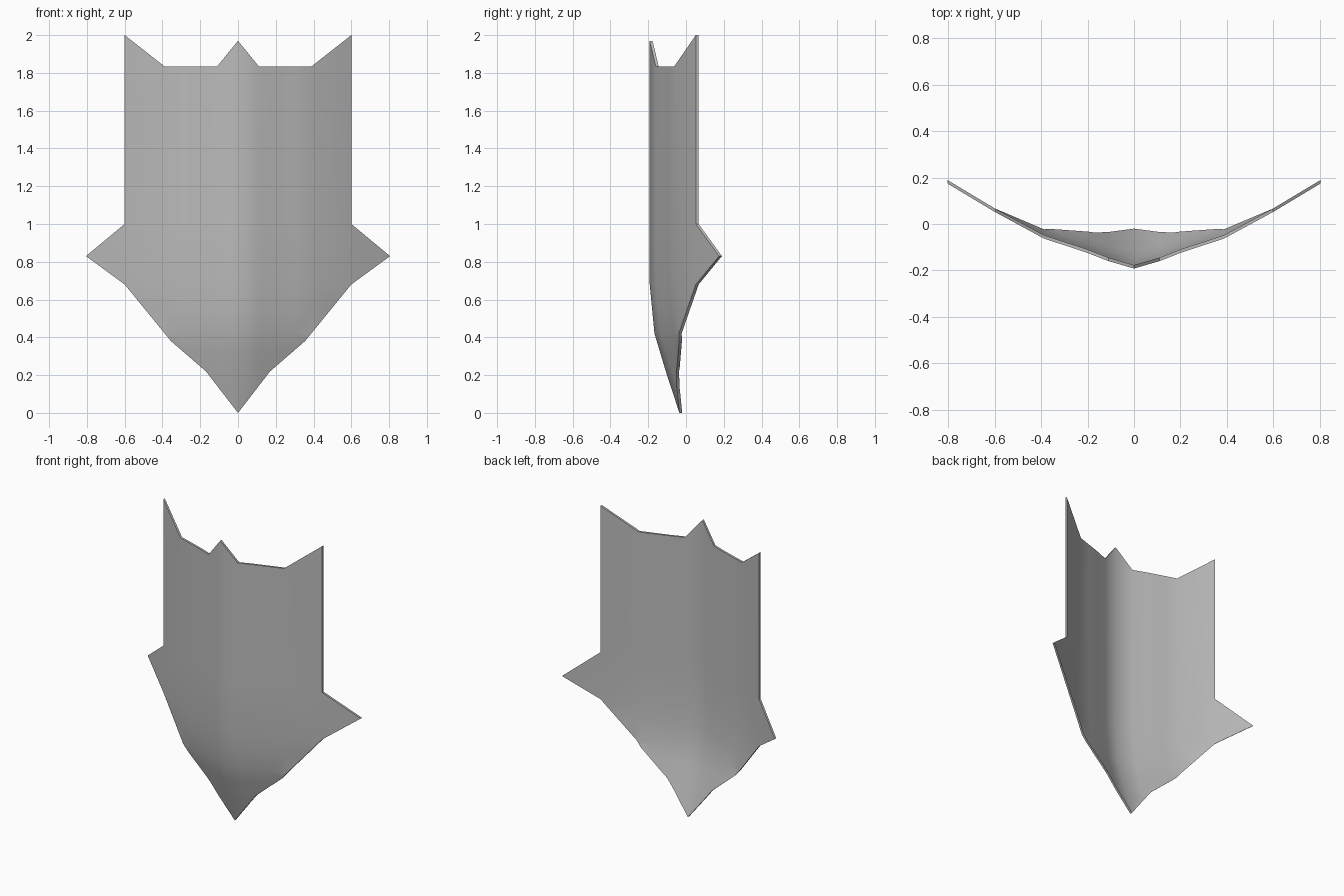
import bpy, bmesh, math
from mathutils import Vector

if "Cube" in bpy.data.objects:
    bpy.data.objects.remove(bpy.data.objects["Cube"])

THICKNESS = 0.015
# Half outline in (x, z), running from the point up the side to the crest
BODY = [(0, 0), (0.17, 0.22), (0.355, 0.38), (0.6, 0.68), (0.6, 1.0),
        (0.6, 2.0), (0.39, 1.835), (0.11, 1.835), (0, 1.97)]
WING_TIP = (0.805, 0.83)
# Front depth across the width, and the backward bend near the point
CURVE = [(0, -0.192), (0.11, -0.16), (0.2, -0.125), (0.39, -0.062),
         (0.6, 0.052), (0.805, 0.175)]
BEND = [(0, 0.157), (0.22, 0.085), (0.42, 0.025), (0.68, 0), (2, 0)]


def sample(table, t):
    """Piecewise linear lookup."""
    for (a, u), (b, v) in zip(table, table[1:]):
        if t <= b:
            return u + (v - u) * (t - a) / (b - a)
    return table[-1][1]


# Flat half plate with a side wing
bm = bmesh.new()
verts = [bm.verts.new((x, 0, z)) for x, z in BODY]
bm.faces.new(verts)
tip = bm.verts.new((WING_TIP[0], 0, WING_TIP[1]))
bm.faces.new((verts[3], tip, verts[4]))

# Cut into a grid so that it can bend
cuts = [(Vector((x, 0, 0)), Vector((1, 0, 0))) for x in (0.11, 0.2, 0.3, 0.39)]
cuts += [(Vector((0, 0, z)), Vector((0, 0, 1)))
         for z in (0.1, 0.22, 0.32, 0.42, 0.55, 0.68, 1.0, 1.835)]
for point, normal in cuts:
    bmesh.ops.bisect_plane(bm, geom=bm.verts[:] + bm.edges[:] + bm.faces[:],
                           plane_co=point, plane_no=normal, dist=1e-5)

# Mirror, curve and thicken
bmesh.ops.mirror(bm, geom=bm.verts[:] + bm.edges[:] + bm.faces[:],
                 axis='X', merge_dist=1e-4)
bmesh.ops.remove_doubles(bm, verts=bm.verts[:], dist=1e-4)
for v in bm.verts:
    v.co.y = sample(CURVE, abs(v.co.x)) + sample(BEND, v.co.z)
back = bmesh.ops.extrude_face_region(bm, geom=bm.faces[:], use_keep_orig=True)
for item in back["geom"]:
    if isinstance(item, bmesh.types.BMVert):
        item.co.y += THICKNESS
bmesh.ops.recalc_face_normals(bm, faces=bm.faces[:])

mesh = bpy.data.meshes.new("shield_plate")
bm.to_mesh(mesh)
bm.free()
shield = bpy.data.objects.new("shield_plate", mesh)
bpy.context.collection.objects.link(shield)

# Plain grey finish
grey = bpy.data.materials.new("plain grey")
grey.use_nodes = True
colour = (0.5, 0.5, 0.5, 1)
grey.diffuse_color = colour
grey.node_tree.nodes["Principled BSDF"].inputs["Base Color"].default_value = colour
mesh.materials.append(grey)

# Smooth faces, crisp rim
bpy.ops.object.select_all(action='DESELECT')
shield.select_set(True)
bpy.context.view_layer.objects.active = shield
bpy.ops.object.shade_smooth_by_angle(angle=math.radians(50))
